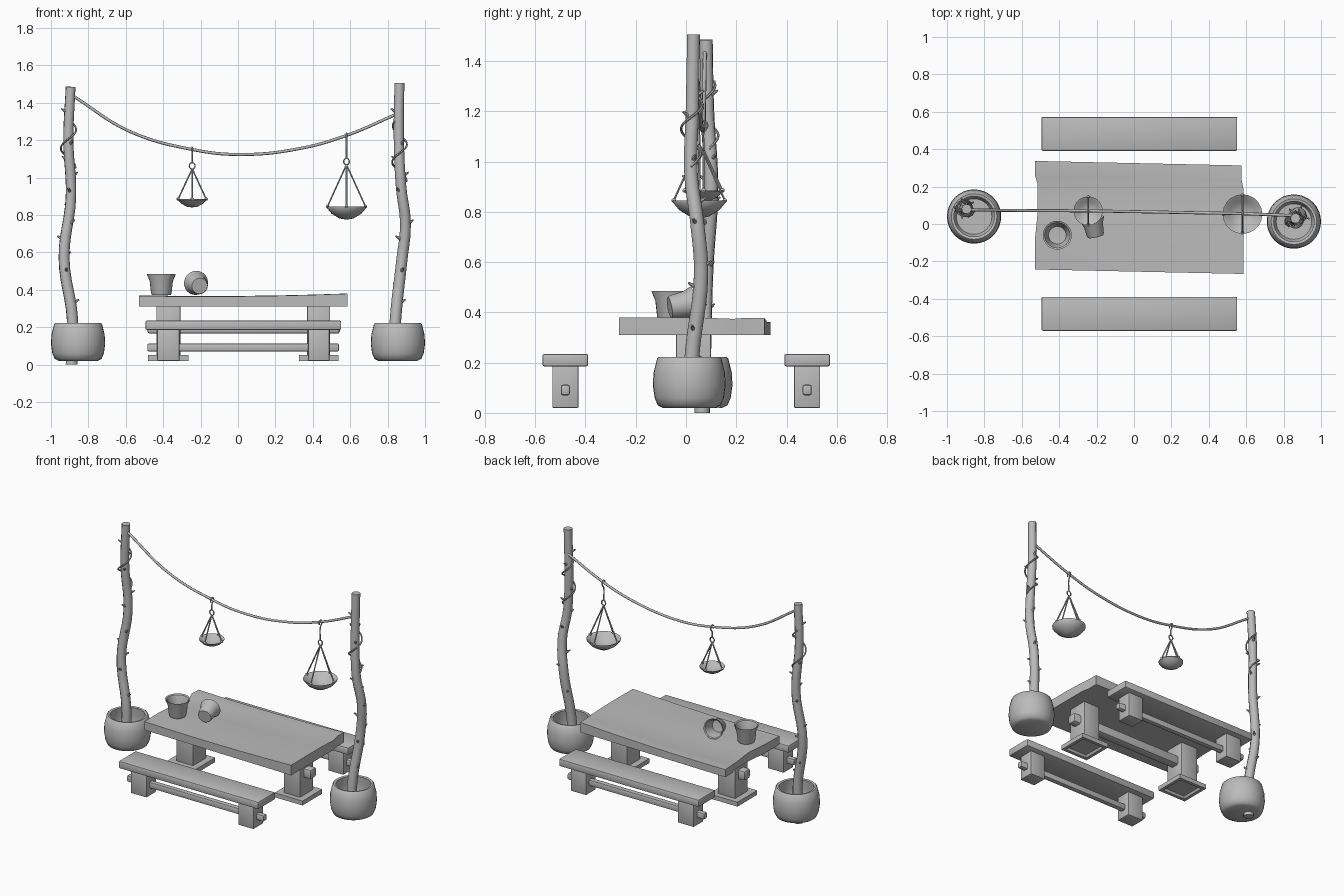
import bpy, bmesh, math, random
from mathutils import Vector, Matrix

random.seed(4)
cube = bpy.data.objects.get("Cube")
if cube:
    bpy.data.objects.remove(cube, do_unlink=True)

GREY = (0.5, 0.5, 0.5, 1)
mat = bpy.data.materials.new("plain grey")
mat.use_nodes = True
mat.diffuse_color = GREY
bsdf = next(n for n in mat.node_tree.nodes if n.type == 'BSDF_PRINCIPLED')
bsdf.inputs["Base Color"].default_value = GREY


def finish(name, bm, angle=40):
    """Turn a bmesh into a shaded object."""
    bmesh.ops.recalc_face_normals(bm, faces=bm.faces)
    mesh = bpy.data.meshes.new(name)
    bm.to_mesh(mesh)
    bm.free()
    mesh.materials.append(mat)
    mesh.shade_smooth()
    mesh.set_sharp_from_angle(angle=math.radians(angle))
    obj = bpy.data.objects.new(name, mesh)
    bpy.context.scene.collection.objects.link(obj)
    return obj


def box(name, lo, hi, bevel=0.006, recess=False):
    bm = bmesh.new()
    lo, hi = Vector(lo), Vector(hi)
    bmesh.ops.create_cube(bm, size=1, matrix=Matrix.Translation((lo + hi) / 2)
                          @ Matrix.Diagonal((*(hi - lo), 1)))
    if recess:
        base = min(bm.faces, key=lambda f: f.calc_center_median().z)
        bmesh.ops.inset_individual(bm, faces=[base], thickness=0.03)
        bmesh.ops.inset_individual(bm, faces=[base], thickness=0.012, depth=-0.015)
    elif bevel:
        bmesh.ops.bevel(bm, geom=bm.edges[:], offset=bevel, segments=2,
                        profile=0.5, affect='EDGES')
    return finish(name, bm)


def lathe(name, profile, matrix, steps=32):
    """Spin (radius, height) points about z."""
    bm = bmesh.new()
    verts = [bm.verts.new((r, 0, z)) for r, z in profile]
    edges = [bm.edges.new(pair) for pair in zip(verts, verts[1:])]
    bmesh.ops.spin(bm, geom=verts + edges, cent=(0, 0, 0), axis=(0, 0, 1),
                   angle=math.tau, steps=steps)
    bmesh.ops.remove_doubles(bm, verts=bm.verts, dist=0.0003)
    bmesh.ops.transform(bm, matrix=matrix, verts=bm.verts)
    return finish(name, bm)


def tube(name, points, radius, taper=None, smooth=True, closed=False, sides=2):
    """Round tube through points, turned into a mesh."""
    data = bpy.data.curves.new(name, 'CURVE')
    data.dimensions = '3D'
    data.bevel_depth = radius
    data.bevel_resolution = sides
    data.use_fill_caps = True
    data.resolution_u = 6
    spline = data.splines.new('BEZIER')
    spline.bezier_points.add(len(points) - 1)
    spline.use_cyclic_u = closed
    for i, (bp, co) in enumerate(zip(spline.bezier_points, points)):
        bp.co = co
        bp.handle_left_type = bp.handle_right_type = 'AUTO' if smooth else 'VECTOR'
        bp.radius = taper[i] if taper else 1
    temp = bpy.data.objects.new(name + "_path", data)
    bpy.context.scene.collection.objects.link(temp)
    bpy.context.view_layer.update()
    mesh = temp.evaluated_get(bpy.context.evaluated_depsgraph_get()).to_mesh()
    bm = bmesh.new()
    bm.from_mesh(mesh)
    bpy.data.objects.remove(temp, do_unlink=True)
    return finish(name, bm, 50)


# Warped tabletop made of three merged boards
bm = bmesh.new()
rows = [-0.255, -0.1, 0.05, 0.2, 0.25, 0.325]
drop = [0.002, 0, 0, 0.012, 0.004, 0.006]
grid = []
for j, y in enumerate(rows):
    left = -0.515 if 0 < y < 0.22 else -0.53
    right = 0.575 if y > 0.21 else 0.585
    line = []
    for i in range(7):
        u = i / 3 - 1
        skew = -0.012 * u
        z = 0.367 + 0.008 * u * u + 0.005 * u - drop[j] * (1 - 0.5 * u)
        line.append(bm.verts.new((left + (right - left) * i / 6, y + skew, z)))
    grid.append(line)
for a, b in zip(grid, grid[1:]):
    for i in range(6):
        bm.faces.new((a[i], a[i + 1], b[i + 1], b[i]))
under = bmesh.ops.extrude_face_region(bm, geom=bm.faces[:])["geom"]
for v in under:
    if isinstance(v, bmesh.types.BMVert):
        v.co.z = 0.31
finish("tabletop", bm)

# Table trestles and benches share the same leg positions
LEGS = {"right": (-0.437, -0.308), "left": (0.37, 0.493)}
for side, (x0, x1) in LEGS.items():
    box(f"table_leg_{side}", (x0, -0.04, 0.04), (x1, 0.1, 0.315))
    box(f"table_foot_{side}", (x0 - 0.043, -0.075, 0.02),
        (x1 + 0.043, 0.135, 0.05), recess=True)
box("table_stretcher", (-0.485, 0.0, 0.165), (0.545, 0.065, 0.23), 0.014)

for place, y in (("front", -0.48), ("back", 0.482)):
    box(f"{place}_bench_seat", (-0.495, y - 0.091, 0.185), (0.552, y + 0.091, 0.235), 0.008)
    for side, (x0, x1) in LEGS.items():
        box(f"{place}_bench_leg_{side}", (x0 + 0.005, y - 0.052, 0.02),
            (x1 - 0.005, y + 0.052, 0.19), 0.004)
    box(f"{place}_bench_stretcher", (-0.485, y - 0.018, 0.07), (0.54, y + 0.018, 0.112), 0.008)

# Round hollow planters
planter = [(0, 0.02), (0.105, 0.02), (0.125, 0.03), (0.138, 0.06), (0.145, 0.11),
           (0.142, 0.16), (0.128, 0.217), (0.122, 0.222), (0.108, 0.219),
           (0.113, 0.16), (0.112, 0.1), (0.095, 0.06), (0, 0.055)]
lathe("planter_right", planter, Matrix.Translation((-0.855, 0.04, 0)))
lathe("planter_left", planter, Matrix.Translation((0.855, 0.013, 0)))


def branch_pole(side, points, vine_z, vine_turns):
    """Crooked pole with twig stubs and a clinging vine."""
    pts = [Vector(p) for p in points]
    n = len(pts) - 1
    tube(f"pole_{side}", pts, 0.03, [1.05 - 0.17 * i / n for i in range(n + 1)], sides=3)

    def centre(z):
        for a, b in zip(pts, pts[1:]):
            if a.z <= z <= b.z:
                return a.lerp(b, (z - a.z) / (b.z - a.z))
        return pts[-1]

    bm = bmesh.new()
    for k in range(13):
        z = 0.32 + k * 0.085
        angle = k * 2.4 + random.uniform(-0.3, 0.3)
        out = Vector((math.cos(angle), math.sin(angle), 0.6)).normalized()
        turn = out.to_track_quat('Z', 'Y').to_matrix().to_4x4()
        bmesh.ops.create_cone(bm, cap_ends=True, segments=6, radius1=0.011, radius2=0.004,
                              depth=0.036,
                              matrix=Matrix.Translation(centre(z) + out * 0.036) @ turn)
    finish(f"twig_stubs_{side}", bm)
    vine = []
    count = 16
    for k in range(count + 1):
        t = k / count
        z = vine_z[0] + (vine_z[1] - vine_z[0]) * t
        a = math.tau * vine_turns * t
        r = 0.031 + 0.012 * math.sin(math.pi * t)
        vine.append(centre(z) + Vector((math.cos(a), math.sin(a), 0)) * r)
    tube(f"vine_{side}", vine, 0.005, sides=1)


branch_pole("right", [(-0.89, 0.065, 0), (-0.885, 0.07, 0.24), (-0.93, 0.08, 0.57),
                      (-0.893, 0.1, 0.9), (-0.907, 0.085, 1.2), (-0.895, 0.08, 1.485)],
            (1.05, 1.32), 1.3)
branch_pole("left", [(0.835, 0.015, 0.05), (0.842, 0.025, 0.24), (0.875, 0.06, 0.55),
                     (0.895, 0.045, 0.75), (0.872, 0.02, 0.95), (0.86, 0.025, 1.2),
                     (0.863, 0.03, 1.505)],
            (0.98, 1.3), 1.6)

# Sagging rope
tube("rope", [(-0.875, 0.075, 1.432), (-0.58, 0.072, 1.247), (-0.245, 0.07, 1.15),
              (0.01, 0.066, 1.123), (0.33, 0.06, 1.155), (0.58, 0.055, 1.225),
              (0.85, 0.045, 1.34)], 0.008)


def hanging_pan(size, x, y, rope_z, ring_z, rim_z, low_z, r):
    """Shallow dish on four cords below a hook."""
    d = rim_z - low_z
    lathe(f"{size}_pan", [(0, low_z), (r * 0.35, low_z + d * 0.08), (r * 0.75, low_z + d * 0.45),
                          (r, rim_z - d * 0.1), (r, rim_z), (r * 0.88, rim_z - d * 0.1),
                          (r * 0.65, low_z + d * 0.55), (r * 0.3, low_z + d * 0.25),
                          (0, low_z + d * 0.2)], Matrix.Translation((x, y, 0)), 20)
    for k in range(4):
        a = k * math.pi / 2
        edge = Vector((x + math.cos(a) * r * 0.96, y + math.sin(a) * r * 0.96, rim_z))
        tube(f"{size}_cord_{k + 1}", [(x, y, ring_z - 0.016), edge], 0.0045,
             smooth=False, sides=1)
        bm = bmesh.new()
        bmesh.ops.create_uvsphere(bm, u_segments=8, v_segments=6, radius=0.009,
                                  matrix=Matrix.Translation(edge))
        finish(f"{size}_knot_{k + 1}", bm)
    ring = [(x + 0.015 * math.cos(k * math.pi / 4), y, ring_z + 0.017 * math.sin(k * math.pi / 4))
            for k in range(8)]
    tube(f"{size}_ring", ring, 0.004, closed=True, sides=1)
    tube(f"{size}_hook", [(x, y, ring_z + 0.015), (x, y, rope_z - 0.035),
                          (x, y + 0.015, rope_z - 0.01), (x, y + 0.006, rope_z + 0.011),
                          (x, y - 0.012, rope_z + 0.004), (x, y - 0.013, rope_z - 0.014)],
         0.0045, sides=1)


hanging_pan("small", -0.245, 0.07, 1.15, 1.062, 0.885, 0.84, 0.078)
hanging_pan("large", 0.58, 0.053, 1.225, 1.085, 0.845, 0.775, 0.106)

# Cups: one standing, one tipped over
cup = [(0, 0), (0.05, 0), (0.055, 0.012), (0.062, 0.075), (0.076, 0.108), (0.077, 0.113),
       (0.068, 0.108), (0.056, 0.075), (0.047, 0.018), (0, 0.015)]
lathe("standing_cup", cup, Matrix.Translation((-0.41, -0.06, 0.371)), 24)
tipped = (Matrix.Translation((-0.205, -0.065, 0.42)) @ Matrix.Rotation(math.radians(12), 4, 'Z')
          @ Matrix.Rotation(math.radians(-80), 4, 'X') @ Matrix.Scale(0.85, 4))
lathe("tipped_cup", cup, tipped, 24)
